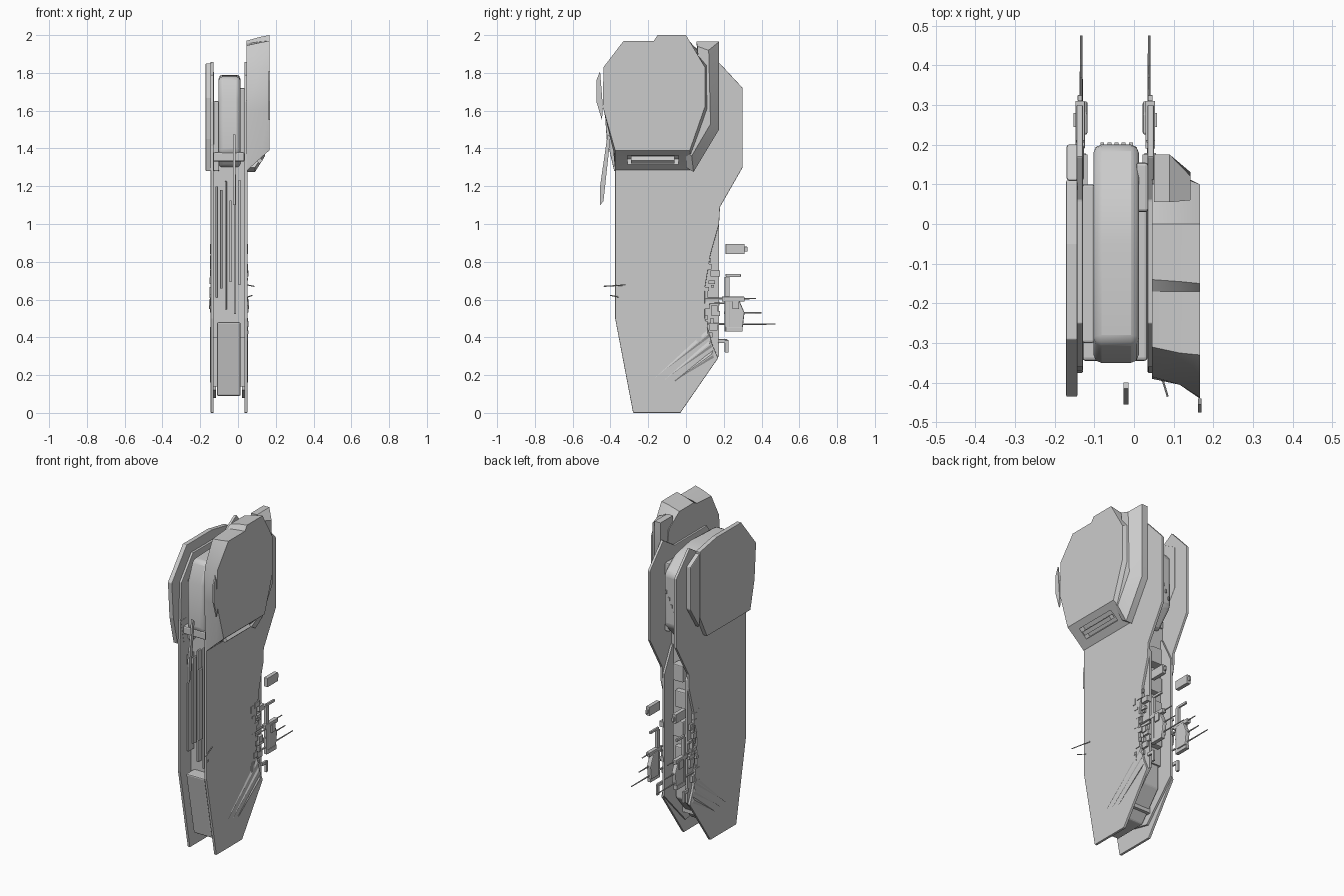
import bpy, bmesh, math, random
from mathutils import Vector, Matrix

random.seed(4)
MIRROR = -0.095          # the two side plates mirror about x = -0.0475


def flip(x, side):
    return x if side == 0 else MIRROR - x


def loft(name, rings, bevel=0.0):
    """Skin matching (y, z) outlines placed at successive x positions."""
    bm = bmesh.new()
    loops = [[bm.verts.new((x, y, z)) for y, z in prof] for x, prof in rings]
    n = len(loops[0])
    for a, b in zip(loops, loops[1:]):
        for i in range(n):
            j = (i + 1) % n
            bm.faces.new((a[i], a[j], b[j], b[i]))
    bm.faces.new(loops[0][::-1])
    bm.faces.new(loops[-1])
    bmesh.ops.recalc_face_normals(bm, faces=bm.faces)
    me = bpy.data.meshes.new(name)
    bm.to_mesh(me)
    bm.free()
    ob = bpy.data.objects.new(name, me)
    bpy.context.collection.objects.link(ob)
    if bevel:
        m = ob.modifiers.new("bevel", 'BEVEL')
        m.width, m.segments, m.limit_method = bevel, 2, 'ANGLE'
    return ob


def box(name, x, y, z, bevel=0.0):
    (y0, y1), (z0, z1) = y, z
    p = [(y0, z0), (y1, z0), (y1, z1), (y0, z1)]
    return loft(name, [(x[0], p), (x[1], p)], bevel)


def prism(name, prof, x0, x1, bevel=0.0):
    return loft(name, [(x0, prof), (x1, prof)], bevel)


def rod(name, a, b, r, sides=8, tip=1.0):
    a, b = Vector(a), Vector(b)
    bm = bmesh.new()
    rot = (b - a).to_track_quat('Z', 'Y').to_matrix().to_4x4()
    bmesh.ops.create_cone(bm, cap_ends=True, segments=sides, radius1=r, radius2=r * tip,
                          depth=(b - a).length, matrix=Matrix.Translation((a + b) / 2) @ rot)
    me = bpy.data.meshes.new(name)
    bm.to_mesh(me)
    bm.free()
    ob = bpy.data.objects.new(name, me)
    bpy.context.collection.objects.link(ob)
    return ob


# Side plates with rear lobe and ragged rear notch
plate = [(-0.28, 0), (-0.03, 0), (0.17, 0.29), (0.14, 0.36), (0.10, 0.5), (0.10, 0.66),
         (0.13, 0.84), (0.175, 1.0), (0.18, 1.09), (0.30, 1.3), (0.30, 1.72), (0.17, 1.86),
         (0.06, 1.79), (-0.25, 1.79), (-0.36, 1.65), (-0.375, 1.27), (-0.375, 0.5)]
inner = [(-0.2, 0.12), (-0.03, 0.08), (0.175, 0.3), (0.175, 1.05), (0.1, 1.2), (-0.2, 1.2)]
for s in range(2):
    tag = ("right", "left")[s]
    prism(tag + "_side_plate", plate, flip(0.034, s), flip(0.05, s), 0.003)
    prism(tag + "_inner_plate", inner, flip(0.022, s), flip(0.036, s))
    # Flutes fanning over the lower rear corner
    for i in range(3):
        z = 0.31 + i * 0.055
        base = [(-0.07 - i * 0.05, 0.16 + i * 0.01), (0.15 - i * 0.01, z - 0.02), (0.145 - i * 0.015, z + 0.025)]
        top = [(-0.07 - i * 0.05, 0.16 + i * 0.01), (0.14 - i * 0.01, z - 0.005), (0.135 - i * 0.01, z)]
        loft(f"{tag}_flute_{i}", [(flip(0.049, s), base), (flip(0.054, s), top)])
    # Small blocks packed into the notch
    for i in range(26):
        y, z = random.uniform(0.05, 0.14), 0.36 + i * 0.019
        w, h = random.uniform(0.012, 0.05), random.uniform(0.012, 0.04)
        box(f"{tag}_rear_block_{i}", (flip(0.026, s), flip(random.uniform(0.046, 0.056), s)),
            (y, y + w), (z, z + h))
    # Free-standing rear machinery
    for i, (y, z, t) in enumerate([((0.21, 0.31), (0.84, 0.895), 0.012), ((0.31, 0.325), (0.855, 0.88), 0.006),
                                   ((0.205, 0.23), (0.43, 0.72), 0.01), ((0.21, 0.29), (0.72, 0.735), 0.006),
                                   ((0.19, 0.31), (0.59, 0.615), 0.012), ((0.21, 0.30), (0.43, 0.455), 0.012),
                                   ((0.205, 0.225), (0.32, 0.385), 0.007), ((0.17, 0.22), (0.37, 0.39), 0.006)]):
        box(f"{tag}_rear_machine_{i}", (flip(0.041 - t, s), flip(0.041 + t, s)), y, z, 0.002)
    prism(tag + "_rear_canister", [(0.225, 0.45), (0.30, 0.45), (0.31, 0.53), (0.28, 0.6), (0.225, 0.6)],
          flip(0.022, s), flip(0.05, s), 0.006)
    box(tag + "_rear_clamp", (flip(0.045, s), flip(0.058, s)), (0.245, 0.28), (0.55, 0.6))
    for i, (y0, y1, z) in enumerate([(0.09, 0.475, 0.47), (0.2, 0.40, 0.53), (0.1, 0.37, 0.605), (0.07, 0.22, 0.58)]):
        rod(f"{tag}_rear_pin_{i}", (flip(0.038, s), y0, z), (flip(0.038, s), y1, z), 0.006, tip=0.5)

# Central core: rounded head, recessed middle, tapered foot
prism("upper_core", [(-0.35, 1.38), (-0.35, 1.66), (-0.30, 1.78), (-0.05, 1.79), (0.1, 1.76), (0.2, 1.68),
                     (0.2, 1.36), (0.1, 1.25), (-0.28, 1.3)], -0.102, 0.012, 0.02)
box("core_hinge", (0.005, 0.036), (0.03, 0.155), (1.3, 1.72), 0.008)
box("core_hinge_left", (-0.13, -0.1), (-0.3, 0.1), (1.28, 1.65), 0.006)
box("core_collar", (-0.13, 0.034), (-0.345, 0.08), (1.33, 1.38), 0.008)
box("middle_core", (-0.129, 0.034), (-0.27, 0.09), (0.4, 1.35))
prism("lower_core", [(-0.345, 0.48), (-0.27, 0.09), (-0.06, 0.09), (0.08, 0.26), (0.08, 0.48)], -0.112, 0.014, 0.008)
box("lower_core_web", (-0.13, 0.035), (-0.24, 0.0), (0.14, 0.46))
for i in range(6):
    x, z = -0.118 + i * 0.024, random.uniform(0.5, 0.7)
    box(f"recess_rib_{i}", (x, x + 0.011), (-0.325 + 0.012 * (i % 3), -0.26), (z, random.uniform(1.1, 1.36)), 0.002)
for i in range(4):
    z = 0.5 + i * 0.17
    box(f"rear_core_block_{i}", (-0.10 + 0.02 * (i % 2), -0.01), (0.08, 0.125 + 0.02 * (i % 2)), (z, z + 0.1), 0.005)
for i in range(5):
    box(f"rear_head_stud_{i}", (-0.085 + i * 0.018, -0.075 + i * 0.018), (0.19, 0.206), (1.4 + i * 0.04, 1.42 + i * 0.04))

# Thick flared shield pod on the right
back_face = [(-0.385, 1.80), (-0.31, 1.945), (-0.17, 1.955), (-0.14, 1.97), (0.0, 1.97), (0.10, 1.90),
             (0.15, 1.6), (0.03, 1.28), (-0.375, 1.28), (-0.39, 1.6)]
mid_face = [(-0.405, 1.82), (-0.325, 1.96), (-0.17, 1.965), (-0.145, 1.99), (0.0, 1.99), (0.12, 1.85),
            (0.125, 1.60), (0.03, 1.345), (-0.375, 1.345), (-0.405, 1.6)]
out_face = [(-0.437, 1.83), (-0.33, 1.97), (-0.17, 1.97), (-0.15, 2.0), (0.0, 2.0), (0.10, 1.83),
            (0.10, 1.62), (0.02, 1.39), (-0.375, 1.39), (-0.44, 1.62)]
pod = loft("right_shield", [(0.045, back_face), (0.115, mid_face), (0.166, out_face)])
# Slot under the shield with a bar inside it
cutter = box("slot_cutter", (-0.035, 0.035), (-0.31, -0.04), (-0.035, 0.035))
bar = box("slot_bar", (-0.012, 0.012), (-0.29, -0.06), (-0.02, 0.012))
for ob in (cutter, bar):
    ob.rotation_euler.y = math.radians(-43)
    ob.location = (0.108, 0, 1.342)
cutter.hide_render = True
cutter.display_type = 'WIRE'
m = pod.modifiers.new("slot", 'BOOLEAN')
m.operation, m.object, m.solver = 'DIFFERENCE', cutter, 'EXACT'
bpy.context.view_layer.update()
dg = bpy.context.evaluated_depsgraph_get()
pod_mesh = bpy.data.meshes.new_from_object(pod.evaluated_get(dg))
pod.modifiers.clear()
pod.data = pod_mesh
bpy.data.objects.remove(cutter)
# Rear rim wrapping the shield
rim_in = [(0.055, 1.965), (0.175, 1.965), (0.175, 1.5), (0.04, 1.275), (0.0, 1.3), (0.09, 1.6)]
rim_out = [(0.06, 1.94), (0.12, 1.92), (0.13, 1.53), (0.03, 1.36), (0.0, 1.38), (0.08, 1.62)]
loft("shield_rear_rim", [(0.05, rim_in), (0.09, rim_in), (0.143, rim_out)])

# Flat upper panel on the left
panel = [(-0.435, 1.67), (-0.29, 1.85), (-0.05, 1.85), (0.11, 1.82), (0.11, 1.42), (0.04, 1.28),
         (-0.38, 1.28), (-0.42, 1.45)]
prism("left_upper_panel", panel, -0.171, -0.143, 0.003)
prism("left_panel_rear", [(0.11, 1.81), (0.2, 1.76), (0.2, 1.5), (0.11, 1.36)], -0.17, -0.126, 0.006)
prism("left_panel_lip", [(-0.37, 1.42), (-0.34, 1.28), (0.0, 1.28), (0.0, 1.42)], -0.165, -0.128)

# Loose blades and pins in front
prism("front_blade_lower", [(-0.455, 1.10), (-0.437, 1.12), (-0.40, 1.46), (-0.415, 1.475), (-0.455, 1.2)], -0.026, -0.014)
prism("front_blade_upper", [(-0.445, 1.55), (-0.44, 1.62), (-0.455, 1.81), (-0.475, 1.76), (-0.475, 1.65)], 0.161, 0.17)
rod("front_pin_upper", (0.085, -0.435, 0.67), (0.05, -0.32, 0.677), 0.003, 6)
rod("front_pin_lower", (0.075, -0.40, 0.622), (0.045, -0.35, 0.612), 0.003, 6)

# Smooth the large lofted forms only
for ob in bpy.data.objects:
    ob.select_set(ob.name in {"right_shield", "shield_rear_rim", "upper_core"})
bpy.context.view_layer.objects.active = pod
bpy.ops.object.shade_smooth_by_angle(angle=math.radians(32))
